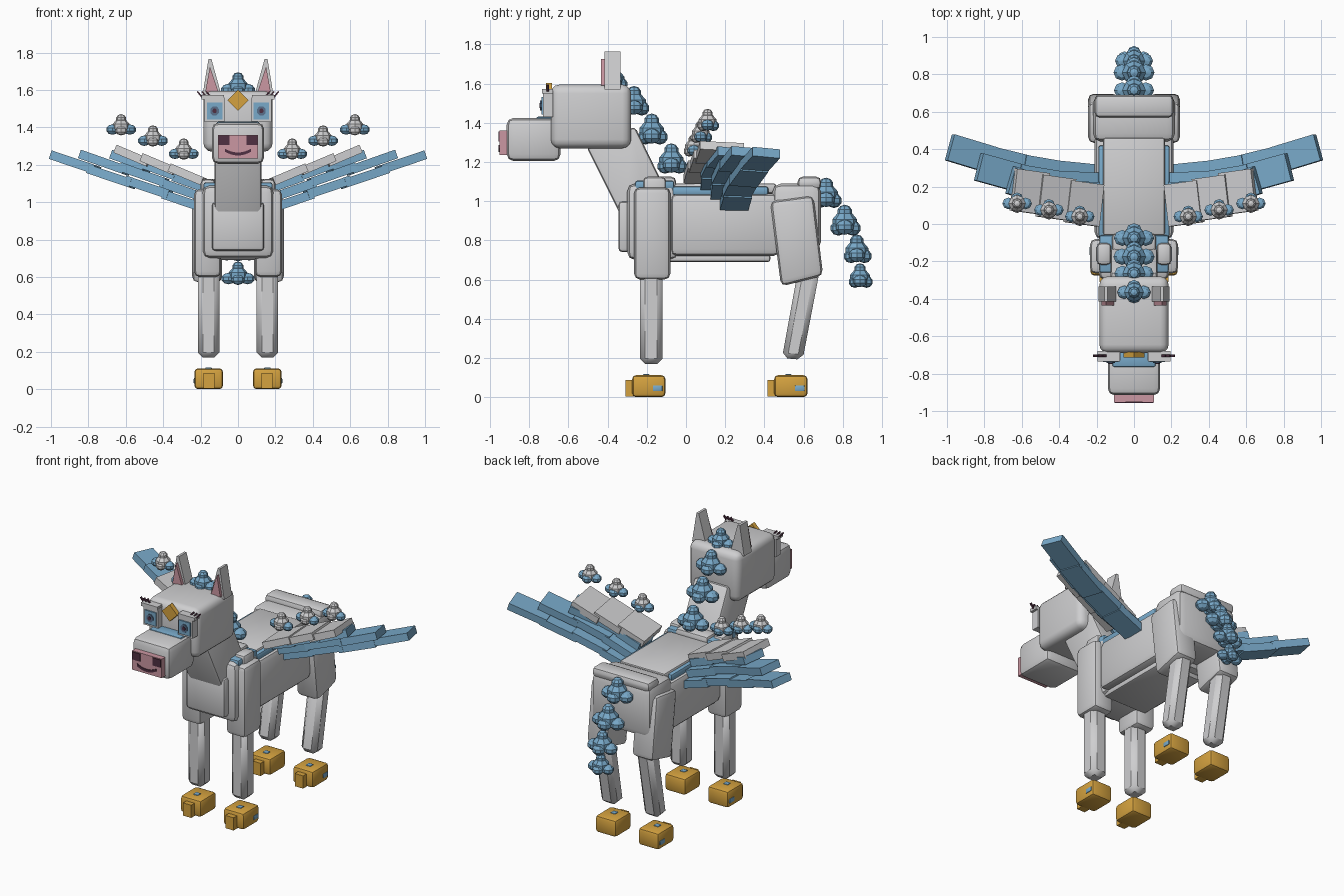
import bpy, bmesh, math
from mathutils import Vector, Matrix

if "Cube" in bpy.data.objects:
    bpy.data.objects.remove(bpy.data.objects["Cube"])

def material(name, rgb):
    m = bpy.data.materials.new(name)
    m.diffuse_color = (*rgb, 1)
    m.use_nodes = True
    m.node_tree.nodes["Principled BSDF"].inputs["Base Color"].default_value = m.diffuse_color
    return m

GREY = material("pale grey", (0.62, 0.62, 0.63))
BLUE = material("sky blue", (0.19, 0.40, 0.59))
GOLD = material("gold", (0.66, 0.36, 0.05))
PINK = material("pink", (0.60, 0.31, 0.36))
DARK = material("dark plum", (0.08, 0.03, 0.055))
MID = material("deep blue", (0.10, 0.16, 0.26))

def finish(bm, name, mats, bevel=0, seg=2, smooth=True):
    bmesh.ops.recalc_face_normals(bm, faces=bm.faces)
    if bevel:
        bmesh.ops.bevel(bm, geom=bm.edges[:], offset=bevel, segments=seg,
                        profile=0.5, affect='EDGES', clamp_overlap=True)
    me = bpy.data.meshes.new(name)
    bm.to_mesh(me)
    bm.free()
    ob = bpy.data.objects.new(name, me)
    bpy.context.collection.objects.link(ob)
    for m in mats:
        me.materials.append(m)
    if bevel and smooth:
        bpy.ops.object.select_all(action='DESELECT')
        ob.select_set(True)
        bpy.context.view_layer.objects.active = ob
        bpy.ops.object.shade_smooth_by_angle(angle=math.radians(40))
    return ob

def box(name, x, y, z, mat, bevel=0, seg=2):
    """Box from x, y and z ranges."""
    bm = bmesh.new()
    mid = Vector((sum(x) / 2, sum(y) / 2, sum(z) / 2))
    size = (abs(x[1] - x[0]), abs(y[1] - y[0]), abs(z[1] - z[0]), 1)
    bmesh.ops.create_cube(bm, size=1, matrix=Matrix.Translation(mid) @ Matrix.Diagonal(size))
    return finish(bm, name, [mat], bevel, seg)

def prism(name, pts, axis, a, b, mat, bevel=0, seg=2):
    """Profile extruded along x (points are y,z) or along y (points are x,z)."""
    bm = bmesh.new()
    put = (lambda p, t: (t, p[0], p[1])) if axis == 'x' else (lambda p, t: (p[0], t, p[1]))
    f = bm.faces.new([bm.verts.new(put(p, a)) for p in pts])
    ex = bmesh.ops.extrude_face_region(bm, geom=[f])['geom']
    shift = Vector(put((0, 0), b - a))
    bmesh.ops.translate(bm, vec=shift, verts=[v for v in ex if isinstance(v, bmesh.types.BMVert)])
    return finish(bm, name, [mat], bevel, seg)

def plank(name, p, q, width, thick, mat):
    """Flat feather segment running from p to q."""
    p, q = Vector(p), Vector(q)
    d = (q - p).normalized()
    n = d.cross(Vector((0, 1, 0))).normalized()
    w = n.cross(d)
    m = Matrix((d, w, n)).transposed().to_4x4()
    m.translation = (p + q) / 2
    bm = bmesh.new()
    bmesh.ops.create_cube(bm, size=1, matrix=m @ Matrix.Diagonal(((q - p).length, width, thick, 1)))
    return finish(bm, name, [mat])

def tuft(name, c, r, core, lobe):
    """Cluster of faceted lobes: a core, a cap and four low side lobes."""
    bm = bmesh.new()
    parts = [((0, 0, 0), (0.72, 0.72, 0.62), 0), ((0, 0, 0.6), (0.42, 0.42, 0.4), 0),
             ((0.7, 0, -0.25), (0.52, 0.5, 0.42), 1), ((-0.7, 0, -0.25), (0.52, 0.5, 0.42), 1),
             ((0, 0.45, -0.3), (0.5, 0.45, 0.42), 1), ((0, -0.35, -0.3), (0.5, 0.45, 0.42), 0)]
    for off, s, mi in parts:
        before = set(bm.faces)
        m = Matrix.Translation(Vector(c) + Vector(off) * r) @ Matrix.Diagonal((*[k * r for k in s], 1))
        bmesh.ops.create_uvsphere(bm, u_segments=8, v_segments=5, radius=1, matrix=m)
        for f in set(bm.faces) - before:
            f.material_index = mi
    return finish(bm, name, [core, lobe])

# Body
box("barrel", (-0.21, 0.21), (-0.08, 0.48), (0.72, 1.04), GREY, 0.035)
box("chest", (-0.19, 0.19), (-0.30, -0.04), (0.70, 1.09), GREY, 0.04)
box("breast_plate", (-0.14, 0.14), (-0.345, -0.28), (0.74, 1.0), GREY, 0.02)
box("rump", (-0.22, 0.22), (0.44, 0.69), (0.75, 1.09), GREY, 0.045)
box("rump_cap", (-0.21, 0.21), (0.57, 0.69), (1.06, 1.125), GREY, 0.025)
box("shoulder_cap", (-0.12, 0.12), (-0.16, -0.05), (1.06, 1.125), GREY, 0.025)
box("shoulder_cloth", (-0.185, 0.185), (-0.26, -0.06), (1.06, 1.105), BLUE, 0.012)
box("back_cloth", (-0.19, 0.19), (-0.07, 0.42), (1.03, 1.075), BLUE, 0.012)
prism("back_plate", [(-0.06, 1.04), (0.46, 1.04), (0.46, 1.09), (-0.06, 1.09)], 'x',
      -0.165, 0.165, GREY, 0.012)
box("belly_plate", (-0.16, 0.16), (-0.09, 0.43), (0.69, 0.73), GREY, 0.012)

# Neck and head
prism("neck", [(-0.51, 1.28), (-0.26, 1.38), (-0.10, 1.05), (-0.16, 0.80), (-0.31, 0.76), (-0.335, 0.93)],
      'x', -0.125, 0.125, GREY, 0.02)
box("head", (-0.185, 0.185), (-0.69, -0.28), (1.27, 1.595), GREY, 0.045, 3)
box("muzzle", (-0.14, 0.14), (-0.915, -0.64), (1.205, 1.425), GREY, 0.035)
box("muzzle_patch", (-0.115, 0.115), (-0.765, -0.68), (1.39, 1.431), BLUE, 0.01)
box("nose", (-0.108, 0.108), (-0.952, -0.90), (1.235, 1.36), PINK)
mouth = [(0.07 * i / 4, 1.25 + 0.02 * (i / 4) ** 2) for i in range(-4, 5)]
prism("mouth", mouth + [(x, z + 0.016) for x, z in reversed(mouth)], 'y', -0.957, -0.951, DARK)
prism("brow_gem", [(0, 1.49), (0.056, 1.546), (0, 1.602), (-0.056, 1.546)], 'y', -0.715, -0.685, GOLD)

for s, side in ((1, "right"), (-1, "left")):
    def X(a, b):
        return (s * a, s * b)

    # Face details
    box(f"nostril_{side}", X(0.045, 0.103), (-0.958, -0.951), (1.305, 1.356), DARK)
    box(f"eye_socket_{side}", X(0.072, 0.18), (-0.73, -0.68), (1.43, 1.56), GREY)
    box(f"brow_{side}", X(0.075, 0.195), (-0.735, -0.68), (1.55, 1.572), GREY)
    box(f"iris_{side}", X(0.083, 0.167), (-0.738, -0.729), (1.443, 1.532), BLUE)
    ring = [(math.cos(k * math.pi / 4 + 0.39), math.sin(k * math.pi / 4 + 0.39)) for k in range(8)]
    prism(f"pupil_{side}", [(s * 0.125 + 0.025 * u, 1.488 + 0.027 * v) for u, v in ring], 'y',
          -0.744, -0.737, MID)
    prism(f"pupil_core_{side}", [(s * 0.125 + 0.012 * u, 1.488 + 0.013 * v) for u, v in ring], 'y',
          -0.748, -0.743, DARK)
    for k in range(3):
        x = 0.145 + 0.024 * k
        plank(f"eyelash_{side}_{k + 1}", (s * x, -0.705, 1.562), (s * (x + 0.024), -0.705, 1.592),
              0.012, 0.008, DARK)

    # Ears
    prism(f"ear_{side}", [(s * 0.088, 1.57), (s * 0.19, 1.57), (s * 0.158, 1.765), (s * 0.142, 1.765)],
          'y', -0.415, -0.335, GREY)
    prism(f"inner_ear_{side}", [(s * 0.105, 1.59), (s * 0.175, 1.59), (s * 0.15, 1.725)],
          'y', -0.435, -0.412, PINK)

    # Front and hind legs
    box(f"front_upper_leg_{side}", X(0.09, 0.235), (-0.265, -0.08), (0.60, 1.07), GREY, 0.03)
    box(f"front_shoulder_{side}", X(0.12, 0.2), (-0.22, -0.10), (1.0, 1.125), GREY, 0.025)
    box(f"front_lower_leg_{side}", X(0.10, 0.215), (-0.235, -0.12), (0.17, 0.64), GREY, 0.027, 1)
    prism(f"hind_upper_leg_{side}", [(0.43, 1.0), (0.65, 1.03), (0.70, 0.62), (0.485, 0.565)],
          'x', s * 0.085, s * 0.245, GREY, 0.03)
    prism(f"hind_lower_leg_{side}", [(0.57, 0.64), (0.685, 0.66), (0.595, 0.19), (0.49, 0.2)],
          'x', s * 0.10, s * 0.215, GREY, 0.027, 1)

    # Hooves with a toe block and blue studs
    for leg, y in (("front", -0.31), ("hind", 0.415)):
        box(f"{leg}_hoof_{side}", X(0.08, 0.233), (y + 0.035, y + 0.205), (0, 0.112), GOLD, 0.02)
        box(f"{leg}_hoof_toe_{side}", X(0.125, 0.185), (y, y + 0.06), (0.004, 0.088), GOLD)
        box(f"{leg}_hoof_side_stud_{side}", X(0.225, 0.237), (y + 0.14, y + 0.19), (0.03, 0.06), BLUE, 0.005)
        box(f"{leg}_hoof_top_stud_{side}", X(0.14, 0.175), (y + 0.09, y + 0.125), (0.105, 0.117), BLUE, 0.005)

    # Wings: three long blue feathers, each of stepped segments
    feathers = [((0.20, 0.245, 0.975), (0.985, 0.41, 1.24), 4, 0.145),
                ((0.20, 0.20, 1.03), (0.83, 0.305, 1.252), 3, 0.15),
                ((0.19, 0.15, 1.08), (0.66, 0.235, 1.25), 3, 0.15)]
    for n, (a, b, count, width) in enumerate(feathers):
        a, b = Vector(a), Vector(b)
        for k in range(count):
            p, q = a.lerp(b, max(0, k / count - 0.04)), a.lerp(b, (k + 1) / count)
            lift = Vector((0, 0, 0.008 * (k % 2)))
            bow = [0.03 * math.sin(math.pi * t) for t in (k / count, (k + 1) / count)]
            p, q = p + lift - Vector((0, bow[0], 0)), q + lift - Vector((0, bow[1], 0))
            p.x *= s
            q.x *= s
            plank(f"long_feather_{side}_{n + 1}_{k + 1}", p, q, width, 0.048, BLUE)

    # Grey covert feathers and floating tufts above them
    coverts = [(0.27, 0.11, 1.145), (0.42, 0.14, 1.20), (0.56, 0.172, 1.245)]
    tufts = [(0.29, 0.04, 1.275), (0.455, 0.075, 1.345), (0.625, 0.11, 1.405)]
    for n, ((x, y, z), (tx, ty, tz)) in enumerate(zip(coverts, tufts)):
        plank(f"covert_feather_{side}_{n + 1}", (s * (x - 0.09), y - 0.012, z - 0.038),
              (s * (x + 0.085), y + 0.012, z + 0.036), 0.225, 0.045, GREY)
        tuft(f"wing_tuft_{side}_{n + 1}", (s * tx, ty, tz), 0.066, GREY, BLUE)

# Mane and tail tufts
for n, (y, z, r) in enumerate([(-0.365, 1.62, 0.075), (-0.265, 1.50, 0.088),
                               (-0.175, 1.355, 0.092), (-0.075, 1.205, 0.09)]):
    tuft(f"mane_tuft_{n + 1}", (0, y, z), r, BLUE, BLUE)
for n, (y, z, r) in enumerate([(0.715, 1.03, 0.09), (0.81, 0.89, 0.092),
                               (0.872, 0.745, 0.085), (0.888, 0.61, 0.073)]):
    tuft(f"tail_tuft_{n + 1}", (0, y, z), r, BLUE, BLUE)
